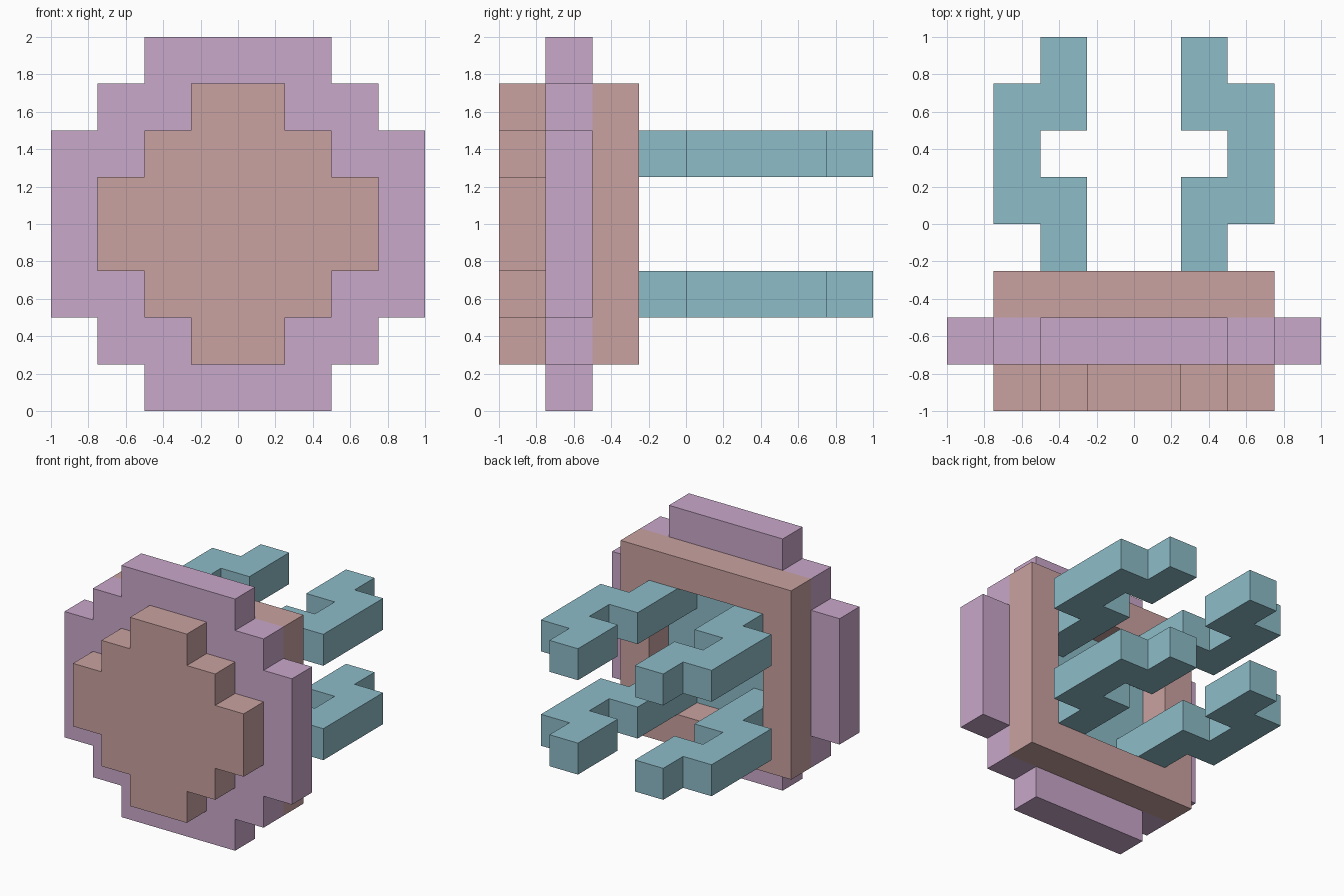
import bpy
import bmesh
from mathutils import Vector

if "Cube" in bpy.data.objects:
    bpy.data.objects.remove(bpy.data.objects["Cube"])

S = 0.25   # size of one building block
MID = 1.0  # height of the shield centre


def material(name, rgb):
    def linear(c):
        c /= 255
        return c / 12.92 if c <= 0.04045 else ((c + 0.055) / 1.055) ** 2.4
    m = bpy.data.materials.new(name)
    m.diffuse_color = (*[linear(c) for c in rgb], 1.0)
    m.use_nodes = True
    m.node_tree.nodes["Principled BSDF"].inputs["Base Color"].default_value = m.diffuse_color
    return m


purple = material("soft_purple", (201, 168, 202))
rose = material("dusty_rose", (201, 162, 160))
teal = material("pale_teal", (141, 188, 200))


def solid(name, polygons, offset, mat):
    """Extrude flat polygons (sharing edges where they touch) by an offset."""
    bm = bmesh.new()
    for poly in polygons:
        bm.faces.new([bm.verts.new(p) for p in poly])
    bmesh.ops.remove_doubles(bm, verts=bm.verts[:], dist=1e-5)
    ext = bmesh.ops.extrude_face_region(bm, geom=bm.faces[:], use_keep_orig=True)
    moved = [g for g in ext["geom"] if isinstance(g, bmesh.types.BMVert)]
    bmesh.ops.translate(bm, verts=moved, vec=Vector(offset))
    bmesh.ops.recalc_face_normals(bm, faces=bm.faces[:])
    mesh = bpy.data.meshes.new(name)
    bm.to_mesh(mesh)
    bm.free()
    mesh.materials.append(mat)
    obj = bpy.data.objects.new(name, mesh)
    bpy.context.collection.objects.link(obj)
    return obj


def stepped_disc(r, y):
    """Stepped round outline: one quadrant turned four times."""
    quad = [(r, r - 2*S), (r - S, r - 2*S), (r - S, r - S), (r - 2*S, r - S), (r - 2*S, r)]
    pts = []
    for _ in range(4):
        pts += quad
        quad = [(-b, a) for a, b in quad]
    return [(a, y, MID + b) for a, b in pts]


def square(r, y):
    return [(a * r, y, MID + b * r) for a, b in ((1, 1), (-1, 1), (-1, -1), (1, -1))]


# Shield: raised front boss and wide plate
solid("front_boss", [stepped_disc(0.75, -1.0)], (0, S, 0), rose)
solid("shield_plate", [stepped_disc(1.0, -0.75)], (0, S, 0), purple)

# Square frame behind the plate, with an open middle
outer, inner = square(0.75, -0.5), square(0.5, -0.5)
solid("back_frame",
      [[outer[i], outer[(i + 1) % 4], inner[(i + 1) % 4], inner[i]] for i in range(4)],
      (0, S, 0), rose)

# Coloured floor of the recess
solid("recess_floor", [square(0.5, -0.5)], (0, 0.004, 0), teal)

# Four curved clasps reaching back from the recess
CLASP = [(.25, -.5), (.5, -.5), (.5, 0), (.75, 0), (.75, .75), (.5, .75),
         (.5, 1), (.25, 1), (.25, .5), (.5, .5), (.5, .25), (.25, .25)]
for side, sx in (("right", 1), ("left", -1)):
    for level, z in (("lower", 0.5), ("upper", 1.25)):
        solid(f"{level}_{side}_clasp", [[(sx * x, y, z) for x, y in CLASP]], (0, 0, S), teal)
